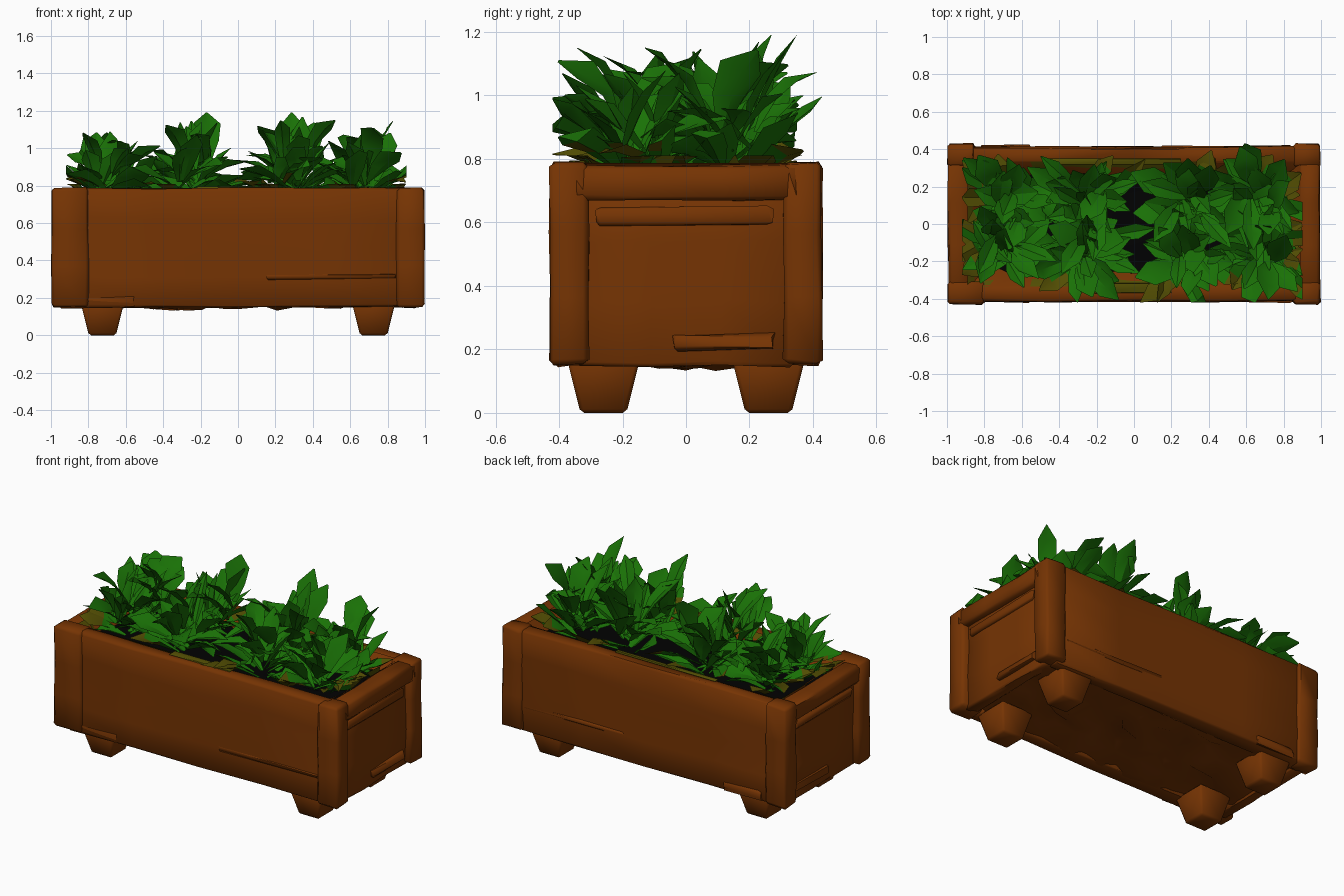
import bpy, bmesh, math, random
from mathutils import Vector, Matrix

if "Cube" in bpy.data.objects:
    bpy.data.objects.remove(bpy.data.objects["Cube"])

random.seed(11)


def material(name, rgb):
    m = bpy.data.materials.new(name)
    m.diffuse_color = (*rgb, 1)
    m.use_nodes = True
    m.node_tree.nodes["Principled BSDF"].inputs["Base Color"].default_value = m.diffuse_color
    return m


WOOD = material("brown wood", (0.18, 0.034, 0.001))
SOIL = material("black soil", (0.0005, 0.0005, 0.0006))
LEAF = material("leaf green", (0.010, 0.165, 0.002))
MOSS = material("olive moss", (0.085, 0.075, 0.001))


def finish(bm, name, mats, angle=35):
    bmesh.ops.recalc_face_normals(bm, faces=bm.faces)
    me = bpy.data.meshes.new(name)
    bm.to_mesh(me)
    bm.free()
    for m in mats if isinstance(mats, tuple) else (mats,):
        me.materials.append(m)
    ob = bpy.data.objects.new(name, me)
    bpy.context.collection.objects.link(ob)
    bpy.ops.object.select_all(action='DESELECT')
    ob.select_set(True)
    bpy.context.view_layer.objects.active = ob
    bpy.ops.object.shade_smooth_by_angle(angle=math.radians(angle))
    return ob


def block(name, lo, hi, bevel=0.015, jitter=0.0, cuts=0, mat=WOOD):
    """Rough-hewn bevelled block between two corners."""
    bm = bmesh.new()
    bmesh.ops.create_cube(bm, size=1)
    lo, hi = Vector(lo), Vector(hi)
    for v in bm.verts:
        v.co = Vector((lo[i] + (v.co[i] + 0.5) * (hi[i] - lo[i]) for i in range(3)))
    if bevel:
        bmesh.ops.bevel(bm, geom=bm.edges[:], offset=bevel, segments=1, affect='EDGES')
    if cuts:
        long_edges = [e for e in bm.edges if e.calc_length() > 0.2]
        bmesh.ops.subdivide_edges(bm, edges=long_edges, cuts=cuts, use_grid_fill=True)
    for v in bm.verts:
        v.co += Vector([random.uniform(-jitter, jitter) for _ in range(3)])
    return finish(bm, name, mat, 60)


# long side walls, with a few raised splits in the timber
for s, side in ((-1, "front"), (1, "back")):
    def ys(a, b):
        return min(s * a, s * b), max(s * a, s * b)
    y0, y1 = ys(0.32, 0.412)
    block(side + "_wall", (-0.9, y0, 0.15), (0.9, y1, 0.785), 0.012, 0.007, 3)
    y0, y1 = ys(0.39, 0.417)
    block(side + "_lower_split", (0.15, y0, 0.30), (0.84, y1, 0.335), 0.008, 0.008)
    block(side + "_bottom_split", (-0.82, y0, 0.16), (-0.55, y1, 0.21), 0.008, 0.008)

# ends: recessed panel, top rail and raised splinters
for s, side in ((-1, "left"), (1, "right")):
    def xs(a, b):
        return min(s * a, s * b), max(s * a, s * b)
    x0, x1 = xs(0.88, 0.955)
    block(side + "_end_panel", (x0, -0.34, 0.15), (x1, 0.34, 0.74), 0.01, 0.007, 2)
    x0, x1 = xs(0.88, 0.992)
    block(side + "_top_rail", (x0, -0.36, 0.67), (x1, 0.36, 0.78), 0.014, 0.005, 2)
    x0, x1 = xs(0.93, 0.968)
    block(side + "_upper_slat", (x0, -0.28, 0.595), (x1, 0.27, 0.645), 0.008, 0.008)
    block(side + "_lower_slat", (x0, -0.04, 0.20), (x1, 0.28, 0.25), 0.008, 0.008)

# corner posts, the front left one wider
for sx in (-1, 1):
    for sy in (-1, 1):
        inner = 0.80 if sx == sy == -1 else 0.85
        xa, xb = sorted((sx * inner, sx * 0.995))
        ya, yb = sorted((sy * 0.308, sy * 0.428))
        block("corner_post", (xa, ya, 0.152), (xb, yb, 0.787), 0.014, 0.005, 2)

# tapered feet
for sx in (-1, 1):
    for sy in (-1, 1):
        bm = bmesh.new()
        bmesh.ops.create_cube(bm, size=1)
        for v in bm.verts:
            top = v.co.z > 0
            w = 0.23 if top else 0.145
            v.co = Vector((sx * 0.725 + v.co.x * w, sy * 0.26 + v.co.y * w,
                           0.17 if top else 0.0))
        bmesh.ops.bevel(bm, geom=bm.edges[:], offset=0.012, segments=1, affect='EDGES')
        finish(bm, "foot", WOOD, 60)


# uneven sheets for the underside and the soil
def sheet(name, mat, hx, hy, z, rough, nx, ny):
    bm = bmesh.new()
    bmesh.ops.create_grid(bm, x_segments=nx, y_segments=ny, size=1)
    for v in bm.verts:
        edge = max(abs(v.co.x), abs(v.co.y)) > 0.99
        j = 0 if edge else rough
        v.co = Vector((v.co.x * hx + random.uniform(-j, j), v.co.y * hy + random.uniform(-j, j),
                       z + random.uniform(-j, j)))
    finish(bm, name, mat)


sheet("underside", WOOD, 0.95, 0.38, 0.167, 0.036, 18, 8)
sheet("soil", SOIL, 0.86, 0.31, 0.715, 0.009, 24, 10)

# sloping inner lining, mossy near the rim, with a ragged lower edge in the soil
bm = bmesh.new()
rings = []
for hx, hy, z, j in ((0.89, 0.335, 0.787, 0.0), (0.86, 0.30, 0.760, 0.008),
                     (0.79, 0.245, 0.70, 0.02)):
    ring = []
    for ax, ay, bx, by, n in ((-1, -1, 1, -1, 16), (1, -1, 1, 1, 6),
                              (1, 1, -1, 1, 16), (-1, 1, -1, -1, 6)):
        for i in range(n):
            t = i / n
            ring.append(bm.verts.new((hx * (ax + (bx - ax) * t) + random.uniform(-j, j),
                                      hy * (ay + (by - ay) * t) + random.uniform(-j, j), z)))
    rings.append(ring)
for top, low in zip(rings, rings[1:]):
    for i in range(len(top)):
        k = (i + 1) % len(top)
        f = bm.faces.new((top[i], top[k], low[k], low[i]))
        c = f.calc_center_median()
        mossy = -0.55 < c.x < 0.35 or c.x < -0.8
        f.material_index = 1 if top is rings[0] and mossy else 0
finish(bm, "inner_lining", (WOOD, MOSS))

# thin mossy patches along the inner rim
block("front_moss", (-0.22, -0.37, 0.785), (0.2, -0.318, 0.793), 0.003, 0.002, mat=MOSS)
block("back_moss", (-0.45, 0.318, 0.785), (0.25, 0.35, 0.793), 0.003, 0.002, mat=MOSS)


# folded, arching leaf: (fraction of length, half width, fold depth)
PROFILE = [(0, 0.012, 0.005), (0.4, 0.045, 0.016), (0.72, 0.055, 0.018), (1, 0.004, 0.0)]


def add_leaf(bm, base, yaw, pitch, length, width):
    rot = Matrix.Rotation(yaw, 3, 'Z')
    pos = Vector((0.01, 0, 0))
    rows, last = [], 0
    roll = random.uniform(-1.0, 1.0)
    bend = random.uniform(0.0, 1.1)
    for t, w, fold in PROFILE:
        a = pitch - bend * t
        pos = pos + Vector((math.cos(a), 0, math.sin(a))) * (t - last) * length
        last = t
        up = Vector((-math.sin(a), 0, math.cos(a)))
        side = Vector((0, 1, 0)) * math.cos(roll * t) + up * math.sin(roll * t)
        rows.append([bm.verts.new(base + rot @ (pos + side * k * w * width
                     + up * abs(k) * fold)) for k in (-1, 0, 1)])
    for a, b in zip(rows, rows[1:]):
        for i in (0, 1):
            bm.faces.new((a[i], a[i + 1], b[i + 1], b[i]))


# two rows of four leafy clumps: x, y, height of the crown
PLANTS = [(-0.70, -0.13, 0.36), (-0.66, 0.13, 0.38), (-0.27, -0.13, 0.42), (-0.23, 0.14, 0.46),
          (0.27, -0.15, 0.42), (0.30, 0.12, 0.46), (0.68, -0.14, 0.37), (0.66, 0.15, 0.41)]
for px, py, h in PLANTS:
    bm = bmesh.new()
    for i in range(28):
        ring = i % 4                      # two low rings, then middle and upright leaves
        pitch = (0.65, 0.75, 0.95, 1.3)[ring] + random.uniform(-0.2, 0.25)
        length = random.uniform(0.22, 0.34) * (0.6 + h)
        lift = (0.0, 0.05, 0.10, 0.16)[ring] * random.uniform(0.5, 1.2) * h / 0.4
        base = Vector((px + random.uniform(-0.07, 0.07),
                       py + random.uniform(-0.07, 0.07), 0.72 + lift))
        add_leaf(bm, base, i * 2.4 + random.uniform(-0.6, 0.6), pitch, length,
                 random.uniform(0.75, 1.35))
    # keep the foliage inside the planter's outline
    for v in bm.verts:
        v.co.x = max(-0.92, min(0.9, v.co.x))
        v.co.y = max(-0.42, min(0.43, v.co.y))
        v.co.z = min(v.co.z, 1.19)
        if abs(v.co.y) > 0.29 or abs(v.co.x) > 0.85:
            v.co.z = max(v.co.z, 0.81)
    # leaves resting by the rim are mossy
    for f in bm.faces:
        c = f.calc_center_median()
        f.material_index = 1 if c.z < 0.84 and (abs(c.y) > 0.27 or abs(c.x) > 0.82) else 0
    finish(bm, "leafy_plant", (LEAF, MOSS), 30)
